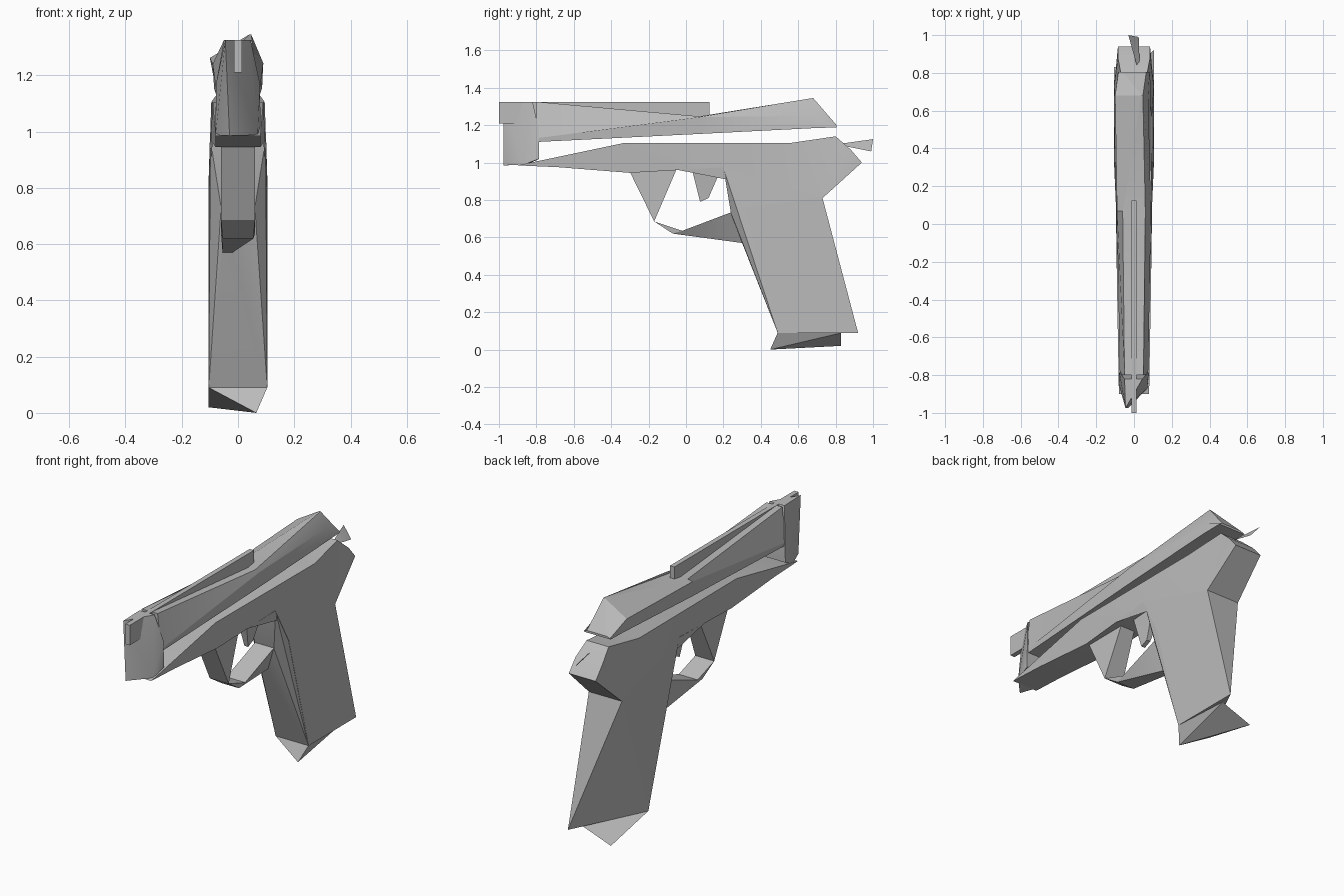
import bpy, bmesh, math

cube = bpy.data.objects.get("Cube")
if cube:
    bpy.data.objects.remove(cube, do_unlink=True)

grey = bpy.data.materials.new("plain grey")
grey.use_nodes = True
colour = (0.5, 0.5, 0.5, 1)
grey.diffuse_color = colour
grey.node_tree.nodes["Principled BSDF"].inputs["Base Color"].default_value = colour


def finish(name, bm):
    """Turn a bmesh into a coloured object with sharp low-poly edges."""
    bmesh.ops.recalc_face_normals(bm, faces=bm.faces)
    mesh = bpy.data.meshes.new(name)
    bm.to_mesh(mesh)
    bm.free()
    mesh.materials.append(grey)
    obj = bpy.data.objects.new(name, mesh)
    bpy.context.collection.objects.link(obj)
    bpy.ops.object.select_all(action='DESELECT')
    obj.select_set(True)
    bpy.context.view_layer.objects.active = obj
    bpy.ops.object.shade_smooth_by_angle(angle=math.radians(20))
    return obj


def prism(name, outline):
    """Side outline of (y, z, half width) or (y, z, left x, right x) points."""
    bm = bmesh.new()
    a = [bm.verts.new((p[2], p[0], p[1])) for p in outline]
    b = [bm.verts.new((p[3] if len(p) > 3 else -p[2], p[0], p[1])) for p in outline]
    n = len(outline)
    sides = [bm.faces.new(a), bm.faces.new(b[::-1])]
    for i in range(n):
        j = (i + 1) % n
        bm.faces.new((a[j], a[i], b[i], b[j]))
    bmesh.ops.triangulate(bm, faces=sides)
    return finish(name, bm)


def hull(name, points):
    """Convex solid around (x, y, z) points."""
    bm = bmesh.new()
    verts = [bm.verts.new(p) for p in points]
    bmesh.ops.convex_hull(bm, input=verts)
    bmesh.ops.dissolve_limit(bm, angle_limit=0.01, verts=bm.verts, edges=bm.edges)
    return finish(name, bm)


def mirrored(outline):
    return [(s * w, y, z) for y, z, w in outline for s in (1, -1)]


def loft(name, sections):
    """Skin of matching (y, [(x, z)...]) cross-sections."""
    bm = bmesh.new()
    rings = [[bm.verts.new((x, y, z)) for x, z in ring] for y, ring in sections]
    for r, q in zip(rings, rings[1:]):
        for i in range(len(r)):
            j = (i + 1) % len(r)
            bm.faces.new((r[i], r[j], q[j], q[i]))
    bm.faces.new(rings[0])
    bm.faces.new(rings[-1][::-1])
    return finish(name, bm)


# Lower frame with its pointed nose and rear tang
prism("frame", [
    (-0.90, 0.985, 0.08), (-0.33, 1.105, 0.09), (0.56, 1.105, 0.095),
    (0.80, 1.14, 0.07), (0.88, 1.07, 0.085), (0.94, 1.0, 0.085),
    (0.73, 0.81, 0.105), (0.31, 0.76, 0.105), (0.195, 0.975, 0.10),
    (-0.04, 0.96, 0.09), (-0.30, 0.945, 0.08), (-0.68, 0.975, 0.08)])

# Grip, twisting to a single rear bottom corner on the left
hull("grip", mirrored([(0.31, 0.76, 0.105), (0.73, 0.81, 0.105),
                       (0.49, 0.09, 0.105)]) + [(0.105, 0.92, 0.09)])

# Narrow front face of the grip
hull("grip_front", mirrored([
    (0.20, 0.97, 0.098), (0.31, 0.76, 0.103), (0.49, 0.09, 0.104),
    (0.24, 0.73, 0.06)])
    + [(-0.055, 0.30, 0.57), (-0.02, 0.30, 0.57), (0.055, 0.30, 0.61)])

# Wedge-shaped base plate
hull("base_plate", mirrored([(0.49, 0.09, 0.104)])
     + [(0.085, 0.83, 0.089), (0.065, 0.45, 0.0), (-0.105, 0.83, 0.02)])

# Trigger guard: front leg and lower bar
prism("guard_leg", [(-0.30, 0.95, 0.06), (-0.05, 0.965, 0.045),
                    (-0.17, 0.685, 0.06)])
prism("guard_bar", [
    (-0.17, 0.685, 0.06), (-0.02, 0.635, 0.06), (0.31, 0.76, 0.06),
    (0.30, 0.57, -0.02, -0.055), (-0.07, 0.62, 0.055)])

# Trigger
prism("trigger", [(0.03, 0.97, 0.03), (0.19, 0.97, 0.03),
                  (0.12, 0.81, 0.012), (0.075, 0.79, 0.012)])

# Upper slide: low waist, rear raised to a ridge on the left
loft("slide", [
    (-0.80, [(0.07, 1.11), (0.075, 1.13), (0.05, 1.325),
             (-0.05, 1.325), (-0.075, 1.13), (-0.07, 1.11)]),
    (0.07, [(0.085, 1.153), (0.09, 1.243), (0.06, 1.247),
            (-0.06, 1.247), (-0.09, 1.24), (-0.085, 1.153)]),
    (0.68, [(0.088, 1.184), (0.075, 1.25), (0.047, 1.345),
            (0.04, 1.345), (-0.10, 1.262), (-0.085, 1.184)]),
    (0.805, [(0.085, 1.188), (0.082, 1.193), (0.065, 1.20),
             (-0.06, 1.20), (-0.082, 1.193), (-0.085, 1.188)])])

# Muzzle block with a slanted front coming to an off-centre edge
hull("muzzle", mirrored([(-0.785, 1.17, 0.078), (-0.785, 1.02, 0.08)]) + [
    (-0.045, -0.975, 1.325), (-0.03, -0.975, 0.985),
    (0.045, -0.82, 1.325), (-0.05, -0.82, 1.325),
    (0.07, -0.87, 0.988), (-0.08, -0.85, 0.988)])

# Thin barrel rib along the top
prism("barrel_rib", [
    (-1.0, 1.325, 0.014), (0.125, 1.325, 0.014), (0.125, 1.245, 0.014),
    (0.0, 1.245, 0.014), (-0.82, 1.21, 0.014), (-1.0, 1.21, 0.014)])

# Hammer spur
hull("hammer", [(0.02, 0.82, 1.10), (0.03, 0.84, 1.09), (-0.03, 1.0, 1.125),
                (0.025, 0.99, 1.06)])
